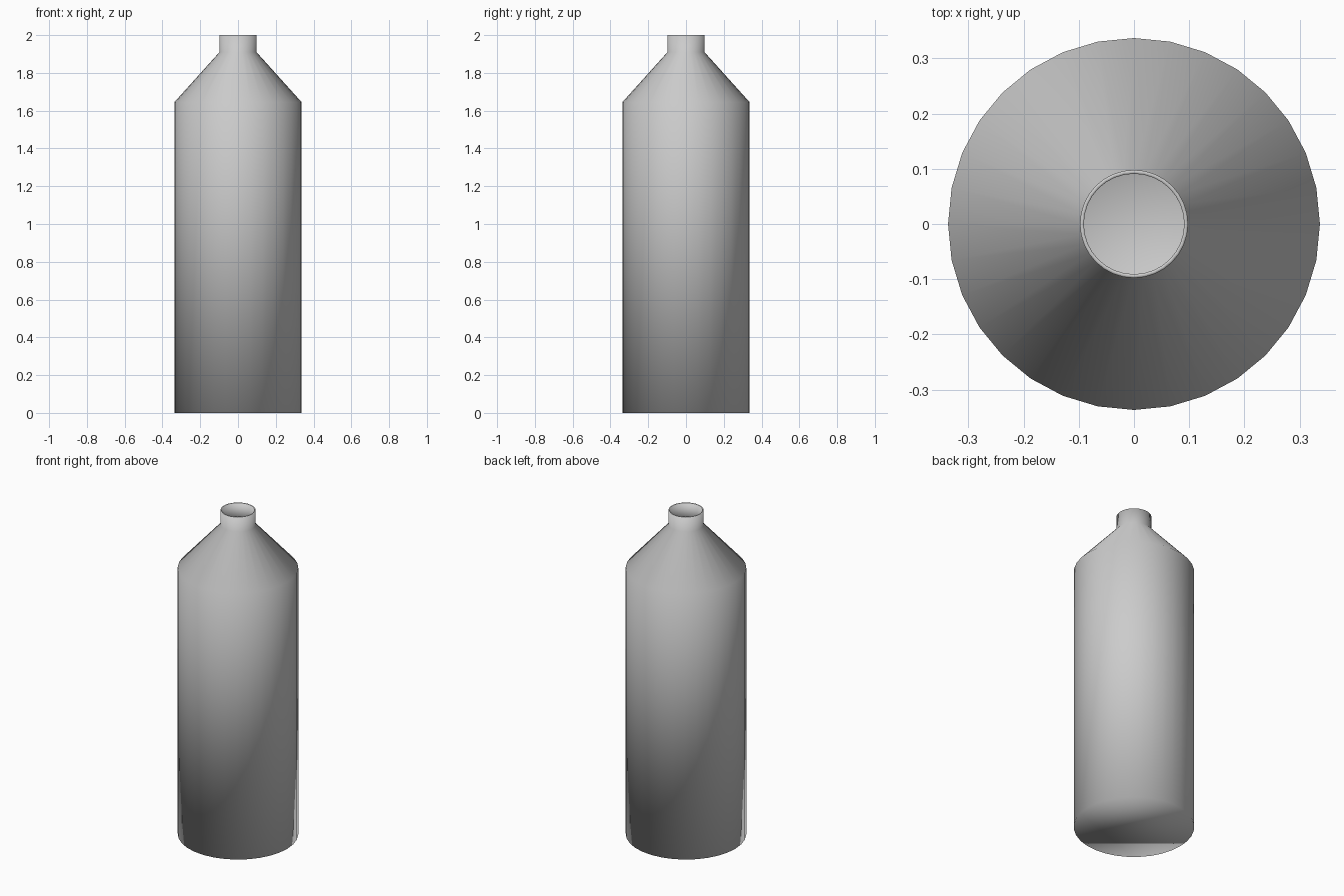
import bpy, bmesh, math

if "Cube" in bpy.data.objects:
    bpy.data.objects.remove(bpy.data.objects["Cube"])

SIDES = 32
# Outer profile from base to mouth: (radius, height)
PROFILE = [(0.337, 0.0), (0.337, 1.645), (0.098, 1.91), (0.098, 2.0)]


def ring(bm, radius, z):
    return [bm.verts.new((radius * math.cos(2 * math.pi * i / SIDES),
                          radius * math.sin(2 * math.pi * i / SIDES), z))
            for i in range(SIDES)]


# Bottle shell: base, straight body, sloped shoulder and open neck
bm = bmesh.new()
rings = [ring(bm, r, z) for r, z in PROFILE]
for low, high in zip(rings, rings[1:]):
    for i in range(SIDES):
        j = (i + 1) % SIDES
        bm.faces.new((low[i], low[j], high[j], high[i]))
bm.faces.new(list(reversed(rings[0])))
for face in bm.faces:
    face.smooth = True

mesh = bpy.data.meshes.new("bottle")
bm.to_mesh(mesh)
bm.free()
bottle = bpy.data.objects.new("bottle", mesh)
bpy.context.collection.objects.link(bottle)

# Thin wall, visible at the mouth
wall = bottle.modifiers.new("wall", 'SOLIDIFY')
wall.thickness = 0.007
wall.offset = -1
